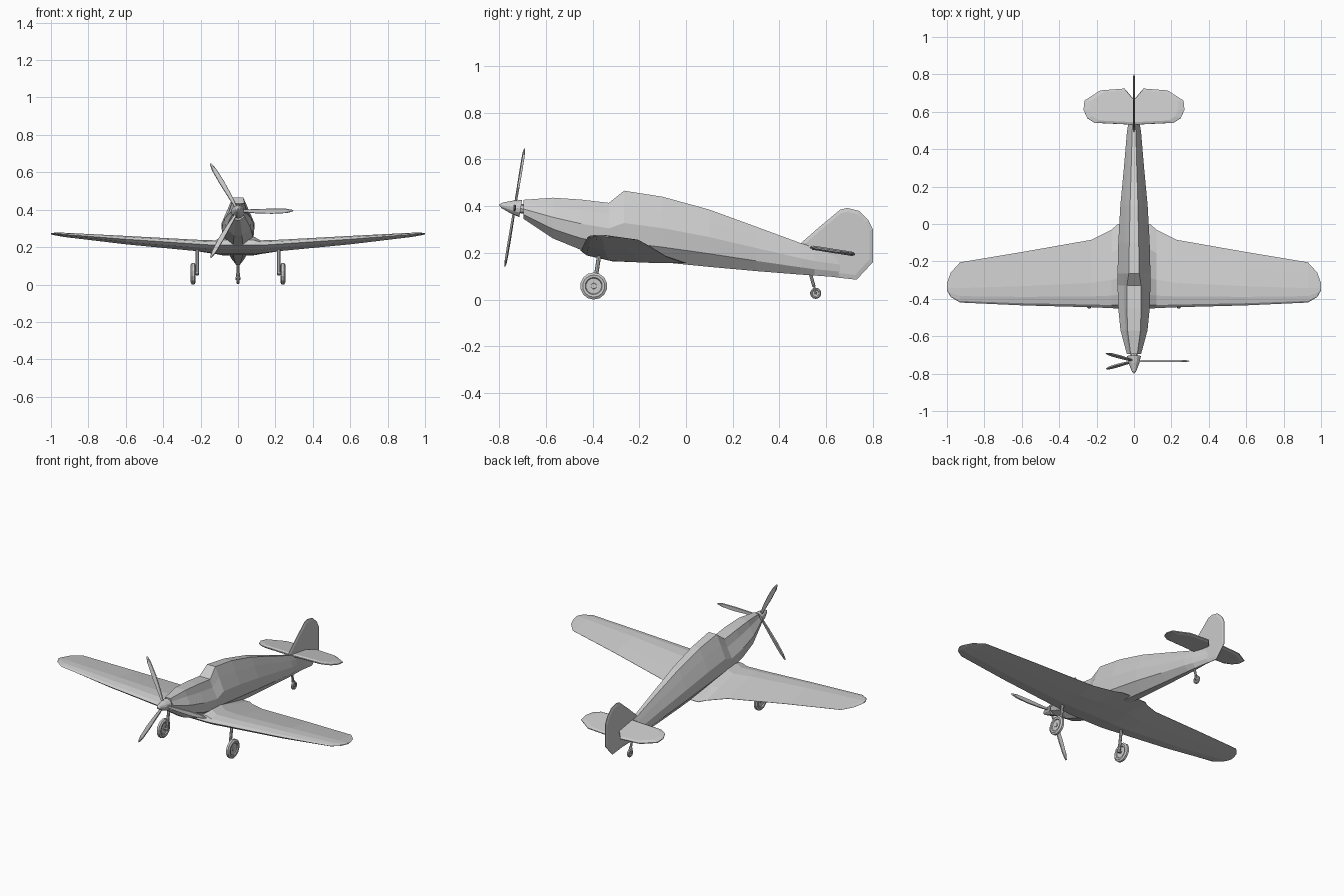
import bpy, bmesh, math
from mathutils import Matrix, Vector

if "Cube" in bpy.data.objects:
    bpy.data.objects.remove(bpy.data.objects["Cube"])

grey = bpy.data.materials.new("light grey")
grey.use_nodes = True
colour = (0.6, 0.6, 0.6, 1)
grey.diffuse_color = colour
grey.node_tree.nodes["Principled BSDF"].inputs["Base Color"].default_value = colour


def finish(name, bm, matrix=None):
    if matrix:
        bm.transform(matrix)
    bmesh.ops.remove_doubles(bm, verts=bm.verts, dist=0.0002)
    bmesh.ops.recalc_face_normals(bm, faces=bm.faces)
    mesh = bpy.data.meshes.new(name)
    bm.to_mesh(mesh)
    bm.free()
    mesh.materials.append(grey)
    obj = bpy.data.objects.new(name, mesh)
    bpy.context.collection.objects.link(obj)
    return obj


def loft(name, rings, caps=True, matrix=None):
    """Skin a list of closed rings of equal length."""
    bm = bmesh.new()
    rows = [[bm.verts.new(p) for p in ring] for ring in rings]
    n = len(rows[0])
    for a, b in zip(rows, rows[1:]):
        for i in range(n):
            j = (i + 1) % n
            bm.faces.new((a[i], a[j], b[j], b[i]))
    if caps:
        bm.faces.new(rows[0])
        bm.faces.new(rows[-1])
    return finish(name, bm, matrix)


def lathe(name, profile, sides, matrix):
    """Turn (radius, height) points around z, then place with the matrix."""
    rings = [[(r * math.cos(math.tau * k / sides), r * math.sin(math.tau * k / sides), h)
              for k in range(sides)] for r, h in profile]
    return loft(name, rings, True, matrix)


def plate(name, outline, thickness, matrix):
    """Flat outline in xy with a thinner rim, centred on z = 0."""
    cx = sum(p[0] for p in outline) / len(outline)
    cy = sum(p[1] for p in outline) / len(outline)
    inner = [(cx + (x - cx) * 0.88, cy + (y - cy) * 0.88) for x, y in outline]
    t = thickness / 2
    return loft(name, [[(x, y, -t) for x, y in inner], [(x, y, -t * 0.3) for x, y in outline],
                       [(x, y, t * 0.3) for x, y in outline], [(x, y, t) for x, y in inner]],
                True, matrix)


def rod(name, a, b, radius, sides=8):
    a, b = Vector(a), Vector(b)
    turn = (b - a).to_track_quat('Z', 'Y').to_matrix().to_4x4()
    return lathe(name, [(radius, 0), (radius, (b - a).length)], sides,
                 Matrix.Translation(a) @ turn)


# Fuselage: y, top, bottom, half width, half width of the top deck
stations = [(-0.695, 0.427, 0.345, 0.038, 0.018), (-0.57, 0.436, 0.262, 0.072, 0.034),
            (-0.45, 0.428, 0.213, 0.084, 0.038), (-0.33, 0.414, 0.187, 0.088, 0.038),
            (-0.265, 0.466, 0.178, 0.088, 0.028), (-0.1, 0.44, 0.160, 0.084, 0.025),
            (0.1, 0.385, 0.140, 0.073, 0.021), (0.3, 0.312, 0.122, 0.054, 0.015),
            (0.49, 0.242, 0.107, 0.038, 0.010), (0.55, 0.222, 0.103, 0.028, 0.007),
            (0.66, 0.200, 0.095, 0.006, 0.003)]
rings = []
for y, top, bottom, w, deck in stations:
    h = top - bottom
    half = [(deck, top), (max(0.62 * w, deck * 1.2), bottom + 0.79 * h), (w, bottom + 0.52 * h),
            (0.93 * w, bottom + 0.23 * h), (0.3 * w, bottom)]
    rings.append([(x, y, z) for x, z in half] + [(-x, y, z) for x, z in reversed(half)])
loft("fuselage", rings)

# Wing: x, leading y and z, trailing y and z, depth above and below the chord
wing_half = [(0.085, -0.452, 0.210, 0.0, 0.157, 0.060, 0.030),
             (0.12, -0.450, 0.210, -0.03, 0.165, 0.037, 0.030),
             (0.23, -0.445, 0.217, -0.085, 0.185, 0.031, 0.028),
             (0.6, -0.435, 0.242, -0.150, 0.225, 0.023, 0.022),
             (0.93, -0.420, 0.268, -0.205, 0.256, 0.012, 0.010),
             (0.98, -0.390, 0.272, -0.260, 0.264, 0.007, 0.006),
             (1.0, -0.355, 0.273, -0.315, 0.269, 0.003, 0.003)]
airfoil = [(0, 0), (0.04, 0.5), (0.16, 0.9), (0.36, 1), (0.7, 0.5), (1, 0.03),
           (1, -0.03), (0.65, -0.6), (0.3, -1), (0.06, -0.6)]


def wing_ring(side, x, ly, lz, ty, tz, up, down):
    return [(side * x, ly + (ty - ly) * c, lz + (tz - lz) * c + (up if d > 0 else down) * d)
            for c, d in airfoil]


loft("wing", [wing_ring(-1, *s) for s in reversed(wing_half)]
     + [wing_ring(1, *s) for s in wing_half])

# Tailplane, drooping toward the back
tail_half = [(0.0, 0.53), (0.21, 0.54), (0.25, 0.565), (0.27, 0.61), (0.265, 0.66),
             (0.18, 0.715), (0.05, 0.725), (0.0, 0.665)]
tilt = Matrix.Translation((0, 0.62, 0.21)) @ Matrix.Rotation(math.radians(-9), 4, 'X')
outline = tail_half + [(-x, y) for x, y in reversed(tail_half[1:-1])]
plate("tailplane", [(x, y - 0.62) for x, y in outline], 0.018, tilt)

# Fin and rudder, drawn in y and z
fin = [(0.49, 0.24), (0.57, 0.31), (0.66, 0.385), (0.69, 0.392), (0.74, 0.38), (0.78, 0.34),
       (0.8, 0.3), (0.8, 0.16), (0.73, 0.085), (0.64, 0.095), (0.6, 0.15)]
upright = Matrix(((0, 0, 1, 0), (1, 0, 0, 0), (0, 1, 0, 0), (0, 0, 0, 1)))
plate("fin_and_rudder", fin, 0.012, upright)

# Propeller and spinner share an axis raised slightly at the nose
axis = Matrix.Translation((0, -0.733, 0.394)) @ Matrix.Rotation(math.radians(90 - 9.4), 4, 'X')
lathe("spinner", [(0.001, 0.068), (0.012, 0.055), (0.028, 0.012), (0.037, -0.026)], 12, axis)
lathe("propeller_shaft", [(0.02, -0.02), (0.02, -0.06)], 8, axis)
blade = [(0.02, -0.007), (0.09, -0.013), (0.18, -0.016), (0.26, -0.012), (0.293, -0.004),
         (0.296, 0.004), (0.26, 0.011), (0.18, 0.012), (0.09, 0.009), (0.02, 0.007)]
for k in range(3):
    plate(f"propeller_blade_{k + 1}", blade, 0.009,
          axis @ Matrix.Rotation(math.tau * k / 3, 4, 'Z') @ Matrix.Rotation(0.15, 4, 'X'))

# Wheels: dished tyre and hub profile as (radius, offset) fractions
tyre = [(0.04, 0.75), (0.2, 0.75), (0.22, 0.45), (0.58, 0.45), (0.64, 0.9), (0.82, 1), (1, 0.5),
        (1, -0.5), (0.82, -1), (0.64, -0.9), (0.58, -0.45), (0.2, -0.45), (0.04, -0.45)]


def wheel(name, x, y, z, radius, half_width):
    place = Matrix.Translation((x, y, z)) @ Matrix.Rotation(math.copysign(math.pi / 2, x), 4, 'Y')
    lathe(name, [(r * radius, h * half_width) for r, h in tyre], 14, place)


for side, s in (("left", 1), ("right", -1)):
    wheel(f"{side}_main_wheel", s * 0.24, -0.395, 0.058, 0.058, 0.013)
    rod(f"{side}_gear_leg", (s * 0.218, -0.393, 0.05), (s * 0.218, -0.368, 0.215), 0.009)
    rod(f"{side}_axle", (s * 0.21, -0.395, 0.058), (s * 0.246, -0.395, 0.058), 0.008)

# Tail wheel and its fork
wheel("tail_wheel", 0.0, 0.555, 0.027, 0.024, 0.008)
rod("tail_wheel_leg", (0, 0.548, 0.055), (0, 0.53, 0.12), 0.007)
for side, s in (("left", 1), ("right", -1)):
    rod(f"{side}_tail_fork", (s * 0.01, 0.555, 0.025), (s * 0.006, 0.547, 0.062), 0.004, 6)
